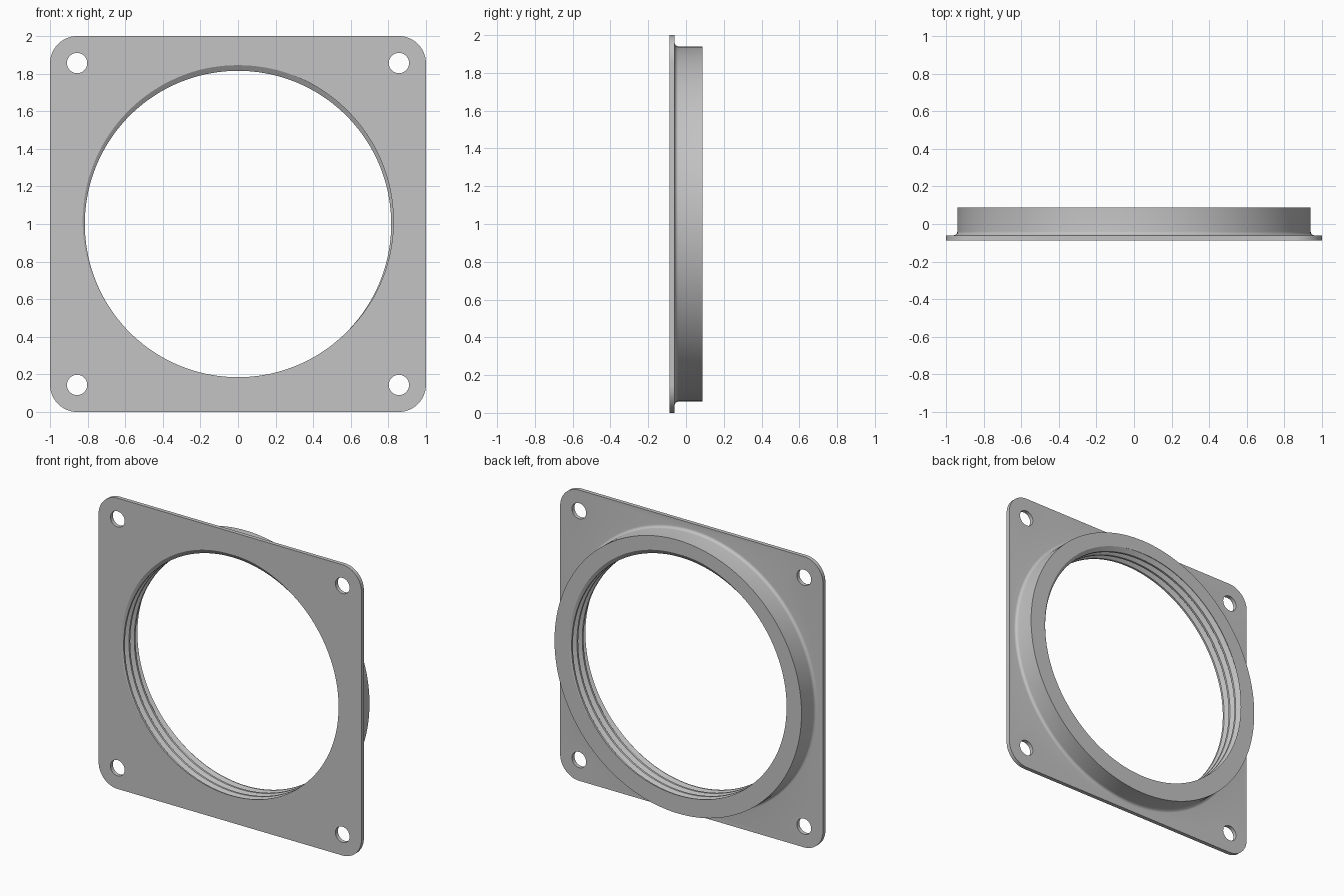
import bpy, bmesh
from math import sin, cos, pi, tau, radians

if "Cube" in bpy.data.objects:
    bpy.data.objects.remove(bpy.data.objects["Cube"])

SEGS = 144
FRONT, PLATE_BACK, BACK = -0.087, -0.06, 0.087
PITCH = 0.058

grey = bpy.data.materials.new("plain grey")
grey.use_nodes = True
grey.diffuse_color = (0.55, 0.55, 0.55, 1)
grey.node_tree.nodes["Principled BSDF"].inputs["Base Color"].default_value = grey.diffuse_color


def solid(name, rows):
    """Skin consecutive rows of points, weld the seam and cap both ends."""
    bm = bmesh.new()
    grid = [[bm.verts.new(p) for p in row] for row in rows]
    for a, b in zip(grid, grid[1:]):
        for i in range(len(a) - 1):
            bm.faces.new((a[i], a[i + 1], b[i + 1], b[i]))
    bmesh.ops.remove_doubles(bm, verts=bm.verts, dist=1e-5)
    bmesh.ops.holes_fill(bm, edges=[e for e in bm.edges if e.is_boundary], sides=0)
    bmesh.ops.recalc_face_normals(bm, faces=bm.faces)
    mesh = bpy.data.meshes.new(name)
    bm.to_mesh(mesh)
    bm.free()
    mesh.materials.append(grey)
    obj = bpy.data.objects.new(name, mesh)
    bpy.context.collection.objects.link(obj)
    return obj


def circle(r, y, x=0, z=1, n=SEGS):
    return [(x + r * cos(tau * i / n), y, z + r * sin(tau * i / n)) for i in range(n + 1)]


def rounded_square(half, r, y, n=12):
    pts = []
    for q, (sx, sz) in enumerate(((1, 1), (-1, 1), (-1, -1), (1, -1))):
        for i in range(n + 1):
            a = (q + i / n) * pi / 2
            pts.append((sx * (half - r) + r * cos(a), y, 1 + sz * (half - r) + r * sin(a)))
    return pts + pts[:1]


def thread_radius(phase):
    """Truncated V thread: flat crest, sloped flanks, narrow root."""
    d = 0.5 - abs(phase % 1 - 0.5)
    return 0.815 + 0.03 * min(max((d - 0.12) / 0.34, 0), 1)


def combine(target, tool, operation):
    mod = target.modifiers.new("combine", "BOOLEAN")
    mod.operation, mod.solver, mod.object = operation, "EXACT", tool
    bpy.context.view_layer.objects.active = target
    bpy.ops.object.modifier_apply(modifier=mod.name)
    bpy.data.objects.remove(tool)


# Square mounting plate with rounded corners
flange = solid("threaded_flange", [rounded_square(1, 0.145, y) for y in (FRONT, PLATE_BACK)])

# Round collar with a concave fillet at its foot
profile = [(0.96, PLATE_BACK - 0.012)]
for i in range(7):
    a = i / 6 * pi / 2
    profile.append((0.96 - 0.02 * sin(a), PLATE_BACK + 0.02 * (1 - cos(a))))
profile.append((0.94, BACK))
combine(flange, solid("collar", [circle(r, y) for r, y in profile]), "UNION")

# Helical threaded bore
LIMIT = 0.12
rows = []
for turn in range(-2, 6):
    for step in (0.12, 0.46, 0.54, 0.88):
        row = []
        for i in range(SEGS + 1):
            t = i / SEGS
            y = min(max(FRONT + PITCH * (turn + step - t), -LIMIT), LIMIT)
            r = thread_radius((y - FRONT) / PITCH + t)
            a = tau * t - pi / 2
            row.append((r * cos(a), y, 1 + r * sin(a)))
        rows.append(row)
combine(flange, solid("bore_cutter", rows), "DIFFERENCE")

# Four corner screw holes
for sx in (-1, 1):
    for sz in (-1, 1):
        rings = [circle(0.054, y, sx * 0.856, 1 + sz * 0.856, 40) for y in (-LIMIT, LIMIT)]
        combine(flange, solid("hole_cutter", rings), "DIFFERENCE")

bpy.ops.object.select_all(action="DESELECT")
flange.select_set(True)
bpy.context.view_layer.objects.active = flange
bpy.ops.object.shade_smooth_by_angle(angle=radians(25))
